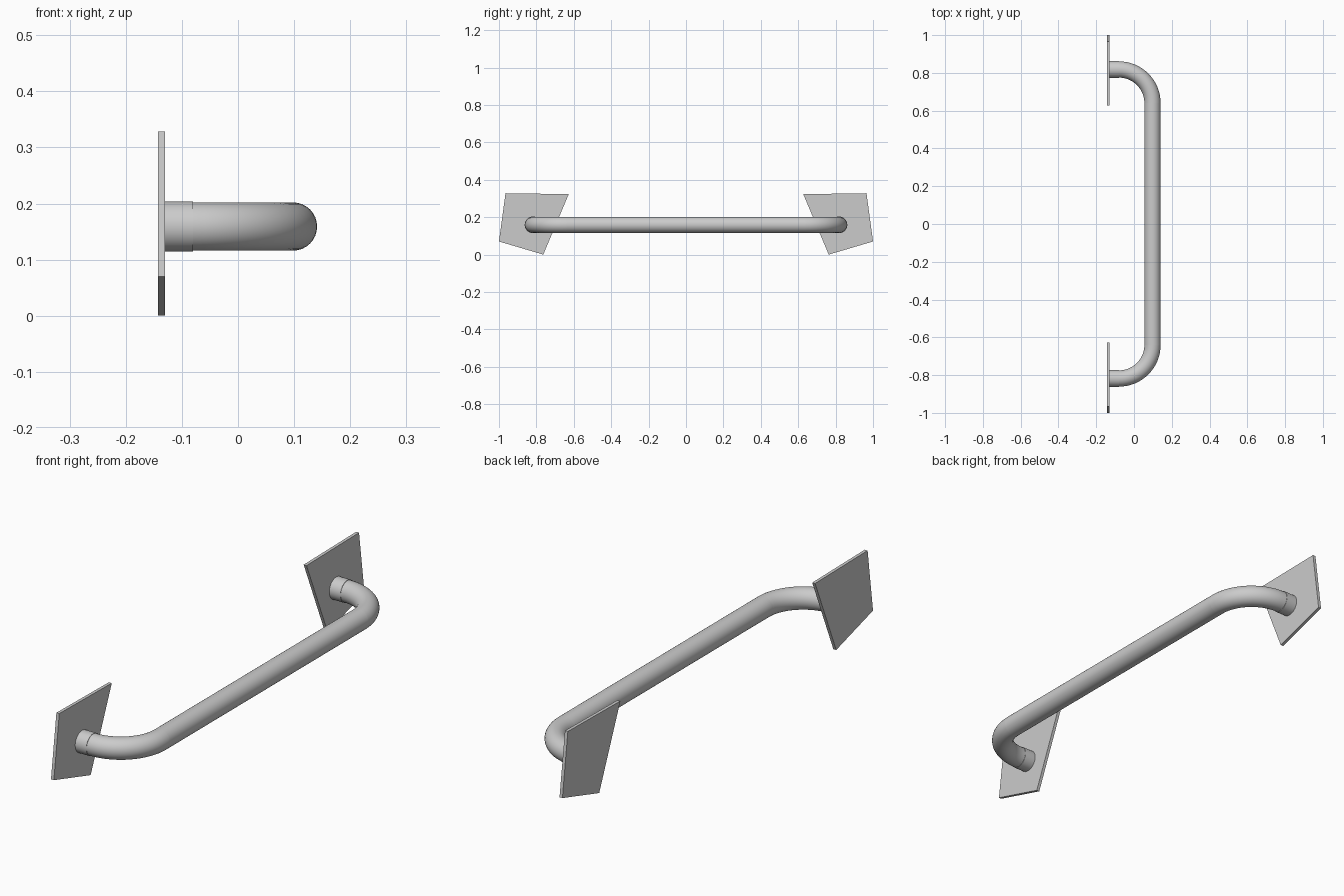
import bpy, bmesh
from math import sin, cos, pi, radians
from mathutils import Vector

if "Cube" in bpy.data.objects:
    bpy.data.objects.remove(bpy.data.objects["Cube"])

SIDES = 32
Z = 0.159          # height of the tube axis
BAR_X = 0.098      # axis of the long grip
BAR_Y = 0.64       # where the grip meets the elbow
BEND = 0.178       # elbow radius
TUBE_R = 0.043


def finish(name, bm, mirror):
    bmesh.ops.recalc_face_normals(bm, faces=bm.faces)
    mesh = bpy.data.meshes.new(name)
    bm.to_mesh(mesh)
    bm.free()
    ob = bpy.data.objects.new(name, mesh)
    bpy.context.collection.objects.link(ob)
    if mirror:
        mod = ob.modifiers.new("mirror", "MIRROR")
        mod.use_axis = (False, True, False)
        mod.use_mirror_merge = False
    bpy.ops.object.select_all(action='DESELECT')
    ob.select_set(True)
    bpy.context.view_layer.objects.active = ob
    bpy.ops.object.shade_smooth_by_angle(angle=radians(35))
    return ob


def tube(name, path, radius, mirror=True, caps=False):
    """Sweep a circle along (point, tangent) pairs lying in the xy plane."""
    bm = bmesh.new()
    rings = []
    for (x, y), (tx, ty) in path:
        side = Vector((ty, -tx, 0)).normalized()
        ring = []
        for i in range(SIDES):
            a = 2 * pi * i / SIDES
            ring.append(bm.verts.new(Vector((x, y, Z)) + side * radius * cos(a)
                                     + Vector((0, 0, radius * sin(a)))))
        rings.append(ring)
    for r0, r1 in zip(rings, rings[1:]):
        for i in range(SIDES):
            j = (i + 1) % SIDES
            bm.faces.new((r0[i], r0[j], r1[j], r1[i]))
    if caps:
        bm.faces.new(rings[0])
        bm.faces.new(rings[-1])
    return finish(name, bm, mirror)


# long straight grip
tube("grip_bar", [((BAR_X, -BAR_Y), (0, 1)), ((BAR_X, BAR_Y), (0, 1))],
     TUBE_R, mirror=False)

# quarter-turn elbows at both ends
cx = BAR_X - BEND
STEPS = 16
arc = [pi / 2 * i / STEPS for i in range(STEPS + 1)]
tube("elbows", [((cx + BEND * cos(a), BAR_Y + BEND * sin(a)), (-sin(a), cos(a)))
                for a in arc], TUBE_R)

# slightly wider collars between elbow and wall plate
end_y = BAR_Y + BEND
tube("collars", [((cx, end_y), (-1, 0)), ((-0.131, end_y), (-1, 0))],
     0.0447, caps=True)

# skewed four-sided wall plates
bm = bmesh.new()
outline = [(0.627, 0.323), (0.965, 0.328), (1.0, 0.07), (0.763, 0.0)]
face = bm.faces.new([bm.verts.new((-0.143, y, z)) for y, z in outline])
ext = bmesh.ops.extrude_face_region(bm, geom=[face], use_keep_orig=True)
verts = [g for g in ext["geom"] if isinstance(g, bmesh.types.BMVert)]
bmesh.ops.translate(bm, verts=verts, vec=(0.013, 0, 0))
finish("wall_plates", bm, True)
